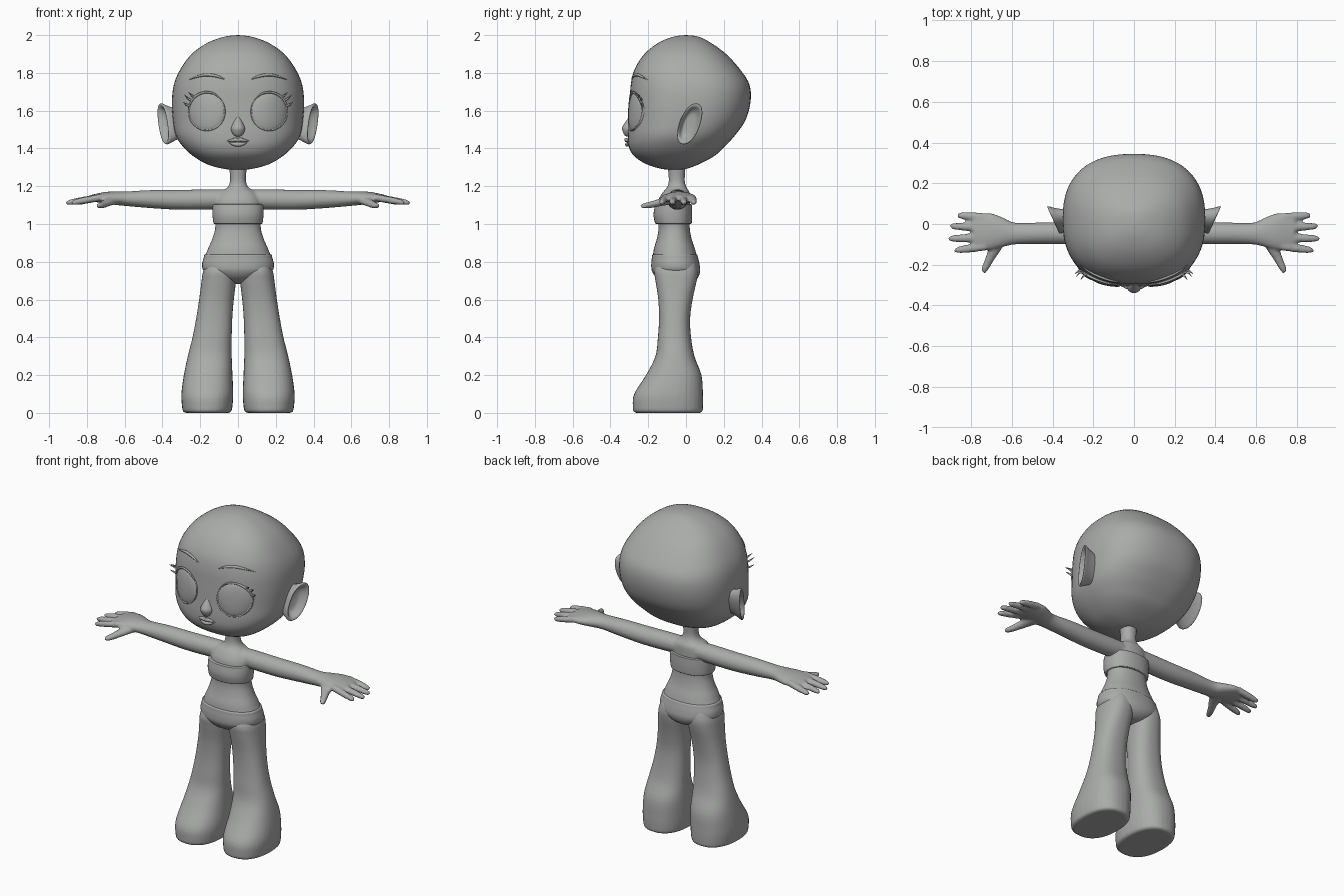
import bpy, bmesh, math
from mathutils import Vector
from mathutils.bvhtree import BVHTree

cube = bpy.data.objects.get("Cube")
if cube:
    bpy.data.objects.remove(cube)

clay = bpy.data.materials.new("clay_grey")
clay.use_nodes = True
clay.diffuse_color = (0.4, 0.41, 0.4, 1)
clay.node_tree.nodes["Principled BSDF"].inputs["Base Color"].default_value = (0.4, 0.41, 0.4, 1)


def spline(stations, steps):
    """Smooth path through the stations (Catmull-Rom on every value)."""
    out, last = [], len(stations) - 1
    for i in range(last):
        a, b, c, d = (stations[min(max(i + k, 0), last)] for k in (-1, 0, 1, 2))
        for s in range(steps):
            t = s / steps
            out.append([q + 0.5 * t * (r - p + t * (2 * p - 5 * q + 4 * r - w + t * (3 * (q - r) + w - p)))
                        for p, q, r, w in zip(a, b, c, d)])
    return out + [list(stations[-1])]


def loft(bm, axis, stations, side=1, power=2.0, n=32, steps=4, warp=None):
    """Closed skin; station = position, then low/high limits on the two cross axes."""
    rings = []
    for t, a0, a1, b0, b1 in spline(stations, steps):
        ring = []
        for k in range(n):
            ang = 2 * math.pi * k / n
            c, s = math.cos(ang), math.sin(ang)
            u = (a0 + a1) / 2 + (a1 - a0) / 2 * math.copysign(abs(c) ** (2 / power), c)
            v = (b0 + b1) / 2 + (b1 - b0) / 2 * math.copysign(abs(s) ** (2 / power), s)
            co = {"x": (t, u, v), "y": (u, t, v), "z": (u, v, t)}[axis]
            if warp:
                co = warp(*co)
            ring.append(bm.verts.new((co[0] * side, co[1], co[2])))
        rings.append(ring)
    for r, q in zip(rings, rings[1:]):
        for k in range(n):
            bm.faces.new((r[k], r[(k + 1) % n], q[(k + 1) % n], q[k]))
    bm.faces.new(rings[0])
    bm.faces.new(rings[-1])


def finish(bm, name):
    bmesh.ops.recalc_face_normals(bm, faces=bm.faces)
    for f in bm.faces:
        f.smooth = True
    mesh = bpy.data.meshes.new(name)
    bm.to_mesh(mesh)
    bm.free()
    mesh.materials.append(clay)
    obj = bpy.data.objects.new(name, mesh)
    bpy.context.collection.objects.link(obj)
    return obj


def wide(rows):
    """Symmetric stations from (height, half width, front, back)."""
    return [(z, -w, w, f, b) for z, w, f, b in rows]


# Body: torso, neck, arms, hands and legs fused into one skin
bm = bmesh.new()
loft(bm, "z", wide([(.72, .1, -.14, .04), (.8, .175, -.172, .06), (.86, .163, -.172, .05),
                    (.92, .137, -.155, .03), (.98, .121, -.145, .02), (1.05, .124, -.15, .02),
                    (1.12, .12, -.148, .022), (1.165, .1, -.125, .02), (1.19, .06, -.103, .005),
                    (1.215, .045, -.093, -.005), (1.25, .042, -.092, -.006), (1.33, .052, -.1, .0)]),
     power=2.2)
for side in (1, -1):
    loft(bm, "x", [(.03, -.1, .01, 1.09, 1.18), (.12, -.1, .01, 1.078, 1.184), (.3, -.1, .01, 1.075, 1.181),
                   (.45, -.098, .008, 1.083, 1.18), (.58, -.1, .006, 1.094, 1.173),
                   (.64, -.112, .03, 1.1, 1.173), (.7, -.125, .053, 1.108, 1.17),
                   (.76, -.127, .05, 1.117, 1.158), (.79, -.1, .03, 1.125, 1.15)], side)
    for tip, base_y, tip_y in ((.868, .033, .042), (.905, -.018, -.01), (.913, -.067, -.072), (.883, -.11, -.13)):
        rows = []
        for t, r in ((0, .021), (.35, .021), (.7, .019), (.93, .014), (1, .004)):
            y, z = base_y + (tip_y - base_y) * t, 1.14 - .028 * t
            rows.append((.73 + (tip - .73) * t, y - r, y + r, z - r * .9, z + r * .9))
        loft(bm, "x", rows, side, n=16)
    # Thumb
    loft(bm, "y", [(-.05, .61, .7, 1.105, 1.15), (-.12, .648, .715, 1.097, 1.14), (-.18, .688, .735, 1.085, 1.122),
                   (-.225, .715, .75, 1.082, 1.11), (-.242, .73, .74, 1.092, 1.1)], side, n=16)
    # Leg and foot
    loft(bm, "z", [(0, .05, .275, -.265, .075), (.006, .037, .29, -.278, .087), (.03, .03, .296, -.282, .09),
                   (.1, .025, .3, -.275, .09), (.2, .029, .287, -.212, .082), (.3, .033, .266, -.162, .045),
                   (.4, .033, .241, -.149, .027), (.5, .03, .222, -.143, .022), (.6, .022, .206, -.147, .035),
                   (.7, .01, .193, -.162, .057), (.75, .01, .185, -.168, .062), (.8, .03, .165, -.15, .05)],
         side, power=2.35)
body = finish(bm, "body")
remesh = body.modifiers.new("fuse", "REMESH")
remesh.mode = "VOXEL"
remesh.voxel_size = 0.008
remesh.use_smooth_shade = True
soften = body.modifiers.new("soften", "SMOOTH")
soften.factor, soften.iterations = 0.5, 4

# Clothes
bm = bmesh.new()
loft(bm, "z", wide([(1.0, .11, -.13, .01), (1.001, .126, -.158, .027), (1.01, .131, -.165, .031),
                    (1.05, .135, -.172, .033), (1.095, .135, -.165, .032), (1.104, .131, -.16, .03),
                    (1.106, .115, -.13, .01)]), power=2.25, n=48)
finish(bm, "chest_band")
bm = bmesh.new()
loft(bm, "z", wide([(.84, .15, -.15, .03), (.838, .176, -.177, .057), (.82, .182, -.181, .064),
                    (.785, .19, -.184, .072), (.75, .18, -.18, .075), (.715, .125, -.155, .062),
                    (.69, .06, -.11, .03), (.683, .02, -.07, -.01)]), power=2.25, n=48)
finish(bm, "briefs")

# Head
bm = bmesh.new()
loft(bm, "z", wide([(1.287, .002, -.062, -.058), (1.292, .075, -.13, .0), (1.317, .165, -.21, .07),
                    (1.36, .238, -.275, .15), (1.41, .292, -.303, .205), (1.47, .33, -.308, .26),
                    (1.55, .345, -.303, .315), (1.65, .35, -.298, .342), (1.74, .339, -.292, .335),
                    (1.82, .305, -.272, .285), (1.9, .245, -.22, .212), (1.96, .16, -.145, .13),
                    (1.992, .07, -.065, .065), (2.0, .002, -.002, .002)]), power=2.45, n=64, steps=5)
surface = BVHTree.FromBMesh(bm)
finish(bm, "head")


def face_y(x, z):
    hit = surface.ray_cast(Vector((x, -2, z)), Vector((0, 1, 0)))[0]
    return hit.y if hit else -.2


def stroke(name, points, side=1):
    """Tapered round strand on the face: x, z, lift, thickness."""
    curve = bpy.data.curves.new(name, "CURVE")
    curve.dimensions = "3D"
    curve.bevel_depth, curve.bevel_resolution, curve.use_fill_caps = 1, 2, True
    line = curve.splines.new("POLY")
    rows = spline(points, 4)
    line.points.add(len(rows) - 1)
    for p, (x, z, lift, r) in zip(line.points, rows):
        p.co = (x * side, face_y(x * side, z) - lift, z, 1)
        p.radius = r
    line.use_smooth = True
    curve.materials.append(clay)
    bpy.context.collection.objects.link(bpy.data.objects.new(name, curve))


def eye_arc(deg, lift, r):
    a = math.radians(deg)
    return (.165 + .098 * math.cos(a), 1.595 + .103 * math.sin(a), lift, r)


def ear_warp(x, y, z):
    """Lean the top back and turn the opening forward."""
    y += .3 * (z - 1.53)
    return x + .45 * (y - .02) * min(1, max(0, (x - .3) / .06)), y, z


def cup(x, k):
    return (x, .02 - .056 * k, .02 + .056 * k, 1.53 - .108 * k, 1.53 + .108 * k)


for side, label in ((1, "left"), (-1, "right")):
    # Ear: a cupped trumpet with a rounded rim
    bm = bmesh.new()
    loft(bm, "x", [cup(.28, .72), cup(.33, .78), cup(.365, .9), cup(.388, 1), cup(.397, .97),
                   cup(.393, .85), cup(.375, .7), cup(.362, .5), cup(.358, .1)], side, 2.2, warp=ear_warp)
    finish(bm, label + "_ear")

    # Eye: shallow dome with a raised rim
    bm = bmesh.new()
    rings, n = [], 48
    for r, lift in ((1.07, -.006), (1.055, .006), (1.025, .009), (1, .002), (.97, .004),
                    (.8, .009), (.55, .013), (.25, .015), (.01, .015)):
        ring = []
        for k in range(n):
            a = 2 * math.pi * k / n
            x, z = side * (.165 + .093 * r * math.cos(a)), 1.595 + .097 * r * math.sin(a)
            ring.append(bm.verts.new((x, face_y(x, z) - lift, z)))
        rings.append(ring)
    for p, q in zip(rings, rings[1:]):
        for k in range(n):
            bm.faces.new((p[k], p[(k + 1) % n], q[(k + 1) % n], q[k]))
    bm.faces.new(rings[-1])
    eye = finish(bm, label + "_eye")
    if eye.data.polygons[-1].normal.y > 0:
        eye.data.flip_normals()

    # Brow, eyelid line and lashes
    stroke(label + "_brow", [(.07, 1.765, .002, .002), (.11, 1.782, .002, .007), (.165, 1.79, .002, .008),
                             (.215, 1.781, .002, .006), (.262, 1.763, .002, .001)], side)
    stroke(label + "_eyelid", [eye_arc(d, .007, r) for d, r in
                               ((150, .001), (115, .005), (80, .006), (45, .007), (15, .004), (0, .001))], side)
    for i, (deg, tip_x, tip_z) in enumerate(((48, .262, 1.698), (34, .284, 1.684), (18, .29, 1.645))):
        x, z = eye_arc(deg, 0, 0)[:2]
        end_lift = -.275 + .015 * i
        stroke(f"{label}_lash_{i + 1}", [(x, z, .005, .006), ((x + tip_x) / 2, (z + tip_z) / 2 - .003, .022, .005),
                                         (tip_x, tip_z, face_y(tip_x * side, tip_z) - end_lift, .001)], side)

# Nose
bm = bmesh.new()
loft(bm, "z", wide([(1.462, .003, -.31, -.29), (1.468, .02, -.323, -.28), (1.485, .033, -.333, -.27),
                    (1.507, .037, -.339, -.265), (1.53, .028, -.328, -.27), (1.555, .015, -.31, -.28),
                    (1.575, .003, -.298, -.29)]), n=24)
finish(bm, "nose")

# Lips
stroke("upper_lip", [(-.062, 1.438, -.002, .001), (-.035, 1.442, .004, .008), (-.012, 1.446, .008, .011),
                     (0, 1.443, .008, .01), (.012, 1.446, .008, .011), (.035, 1.442, .004, .008),
                     (.062, 1.438, -.002, .001)])
stroke("lower_lip", [(-.05, 1.433, -.002, .001), (-.025, 1.424, .003, .009), (0, 1.421, .005, .012),
                     (.025, 1.424, .003, .009), (.05, 1.433, -.002, .001)])
